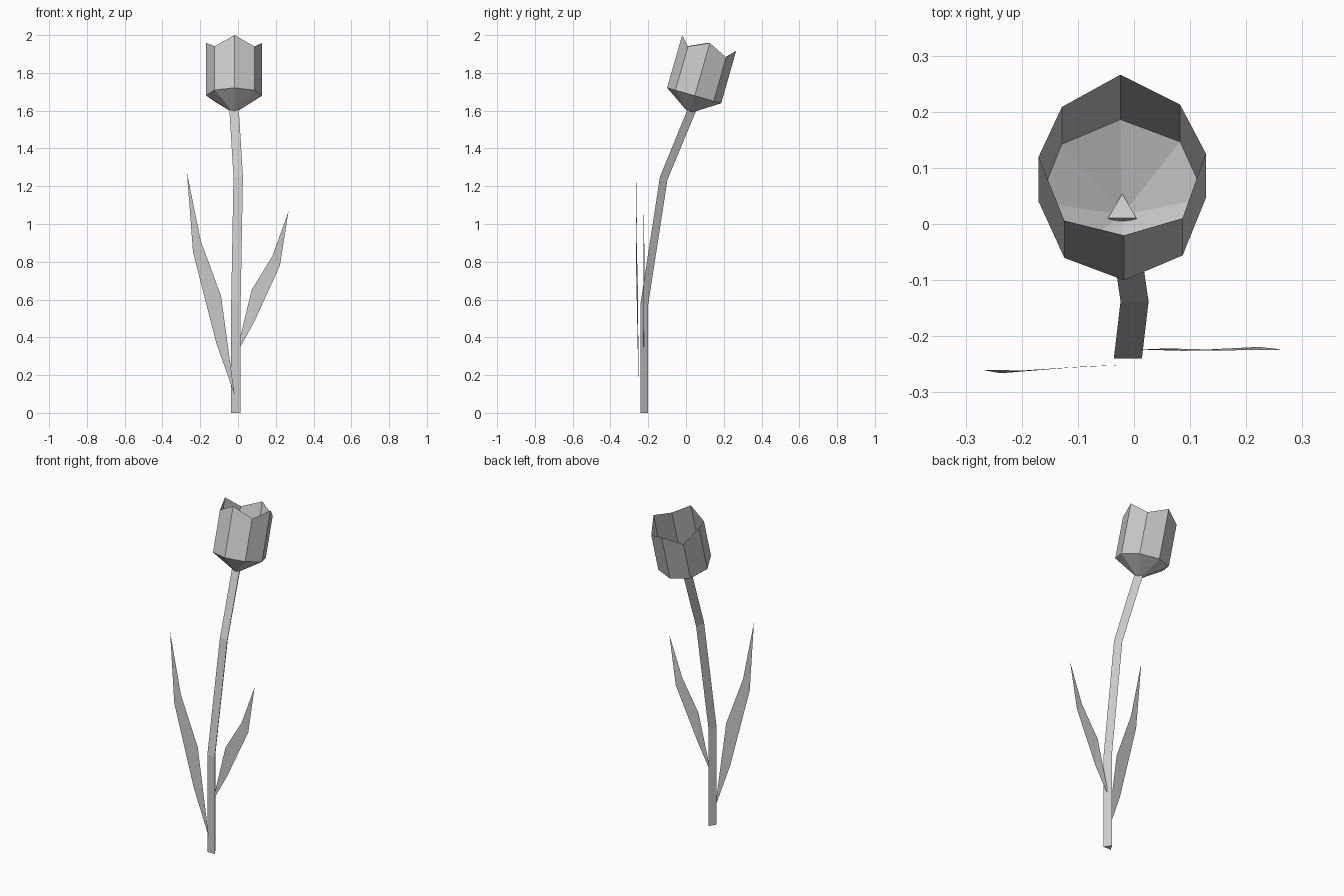
import bpy
from math import sin, cos, radians, pi
from mathutils import Vector, Matrix

if "Cube" in bpy.data.objects:
    bpy.data.objects.remove(bpy.data.objects["Cube"])


def add_mesh(name, verts, faces):
    mesh = bpy.data.meshes.new(name)
    mesh.from_pydata([tuple(v) for v in verts], [], faces)
    mesh.update()
    ob = bpy.data.objects.new(name, mesh)
    bpy.context.collection.objects.link(ob)
    return ob


def bridge(a, b, n):
    """Quads between two rings of n vertices starting at a and b."""
    return [(a + i, a + (i + 1) % n, b + (i + 1) % n, b + i) for i in range(n)]


# Stem: triangular section (flat side to the front) swept along a bend
# each station: centre x, front y, front z, back y, back z
stations = [(-0.011, -0.24, 0.0, -0.20, 0.0),
            (-0.011, -0.24, 0.585, -0.20, 0.575),
            (0.001, -0.138, 1.25, -0.098, 1.235),
            (-0.021, 0.011, 1.613, 0.054, 1.600)]
verts, faces = [], [(2, 1, 0)]
for x, fy, fz, by, bz in stations:
    verts += [(x - 0.025, fy, fz), (x + 0.025, fy, fz), (x, by, bz)]
for k in range(len(stations) - 1):
    faces += bridge(3 * k, 3 * k + 3, 3)
faces.append((9, 10, 11))
add_mesh("stem", verts, faces)

# Blossom: open eight-sided cup with a cone base and four pointed tips, leaning back
radius, tip_height, dip_height = 0.149, 0.29, 0.241
lower, upper = [], []
for i in range(8):
    a = -pi / 2 + i * pi / 4 + radians(1.2)
    x, y = radius * cos(a), radius * sin(a)
    lower.append(Vector((x, y, 0)))
    upper.append(Vector((x, y, dip_height if i % 2 else tip_height)))
tilt = Matrix.Translation((-0.021, 0.043, 1.68)) @ Matrix.Rotation(radians(-16), 4, 'X')
verts = [tilt @ v for v in lower + upper + [Vector((0, 0, -0.098))]]
faces = bridge(0, 8, 8) + [((i + 1) % 8, i, 16) for i in range(8)]
add_mesh("blossom", verts, faces)


# Leaves: thin blades given as base, outer/inner edge pairs, tip
def leaf(name, pts):
    add_mesh(name, pts, [(0, 1, 2), (1, 3, 4, 2), (3, 5, 4)])


leaf("left_leaf", [(-0.018, -0.251, 0.095),
                   (-0.115, -0.256, 0.37), (-0.09, -0.254, 0.62),
                   (-0.238, -0.266, 0.85), (-0.197, -0.261, 0.91),
                   (-0.27, -0.260, 1.27)])
leaf("right_leaf", [(-0.01, -0.223, 0.31),
                    (0.085, -0.226, 0.48), (0.072, -0.222, 0.65),
                    (0.222, -0.219, 0.78), (0.182, -0.225, 0.83),
                    (0.267, -0.224, 1.065)])
